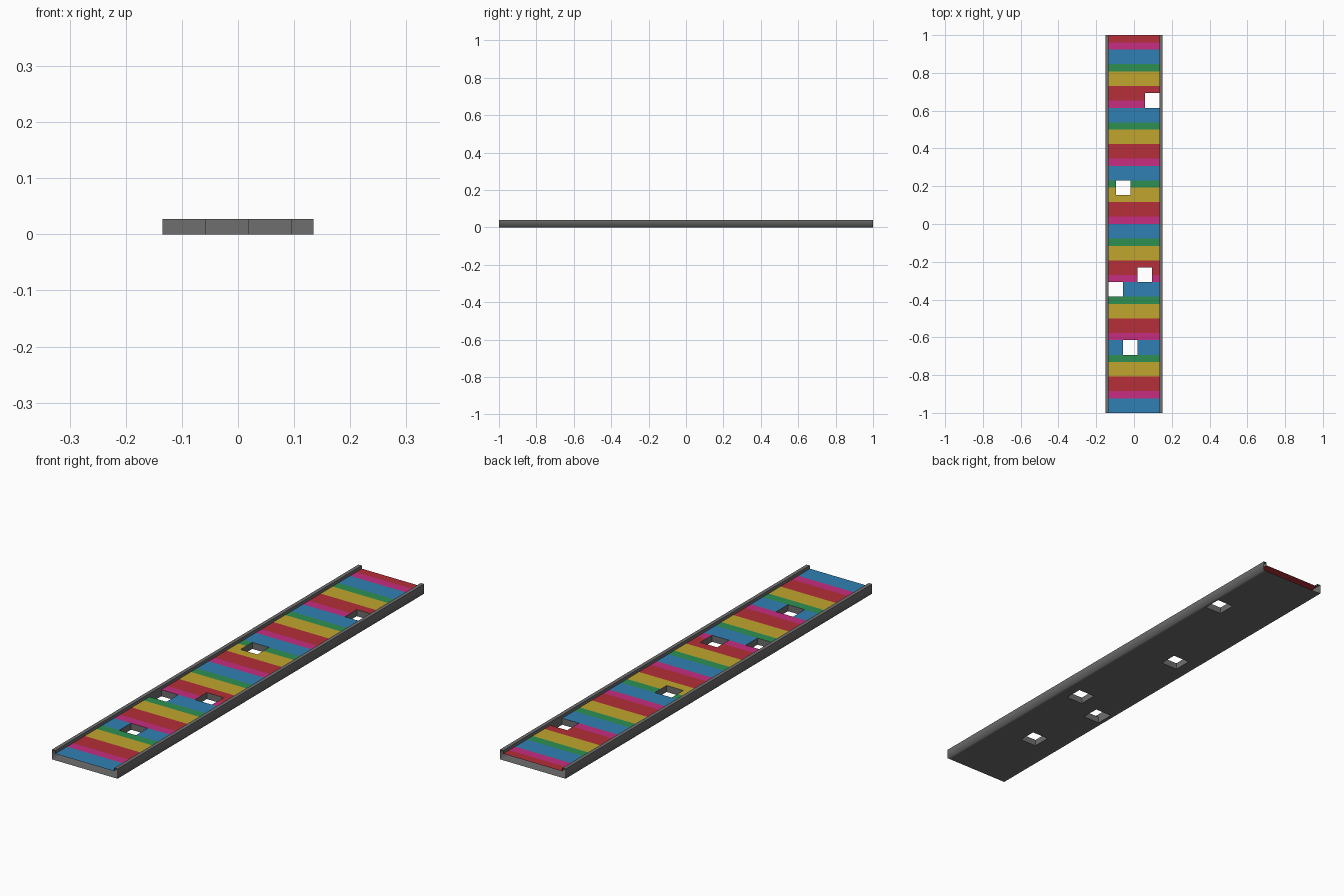
import bpy, bmesh

if "Cube" in bpy.data.objects:
    bpy.data.objects.remove(bpy.data.objects["Cube"])

C = 1 / 26            # one square cell of the track
HALF_W = 3.5 * C      # half width of the deck
RAIL_X = 0.15
DECK_Z, RAIL_Z = 0.027, 0.04


def lin(v):
    v /= 255
    return v / 12.92 if v <= 0.04045 else ((v + 0.055) / 1.055) ** 2.4


def material(name, rgb):
    m = bpy.data.materials.new(name)
    m.diffuse_color = (*[lin(v) for v in rgb], 1)
    m.use_nodes = True
    m.node_tree.nodes["Principled BSDF"].inputs["Base Color"].default_value = m.diffuse_color
    return m


grey = material("grey", (110, 110, 110))
stripes = [material("blue", (48, 128, 181)), material("green", (45, 144, 82)),
           material("yellow", (192, 165, 46)), material("red", (181, 46, 56)),
           material("magenta", (198, 45, 128))]
# stripe colour per cell going towards -y, repeating every 8 cells
ORDER = [0, 0, 1, 2, 2, 3, 3, 4]

# holes, each 2 x 2 cells: (first column, first row)
HOLES = [(5, 16), (1, 4), (4, -8), (0, -10), (2, -18)]
hole_cells = {(c + i, r + j) for c, r in HOLES for i in (0, 1) for j in (0, 1)}


def finish(name, bm, mats):
    me = bpy.data.meshes.new(name)
    bm.to_mesh(me)
    bm.free()
    for m in mats:
        me.materials.append(m)
    ob = bpy.data.objects.new(name, me)
    bpy.context.collection.objects.link(ob)
    return ob


def quad(bm, pts, mat=0):
    f = bm.faces.new([bm.verts.new(p) for p in pts])
    f.material_index = mat
    return f


def sheet(name, z, up, mats, rule):
    """Flat sheet of cells with the holes left out."""
    bm = bmesh.new()
    for c in range(7):
        for r in range(-26, 26):
            if (c, r) in hole_cells:
                continue
            x, y = -HALF_W + c * C, r * C
            pts = [(x, y, z), (x + C, y, z), (x + C, y + C, z), (x, y + C, z)]
            quad(bm, pts if up else pts[::-1], rule(r))
    bmesh.ops.remove_doubles(bm, verts=bm.verts, dist=1e-5)
    return finish(name, bm, mats)


# striped road surface and plain underside (open at both ends)
sheet("striped_surface", DECK_Z, True, stripes, lambda r: ORDER[(-1 - r) % 8])
sheet("underside", 0, False, [grey], lambda r: 0)

# walls inside each hole, facing the opening
bm = bmesh.new()
for c, r in HOLES:
    x, y, s = -HALF_W + c * C, r * C, 2 * C
    ring = [(x, y), (x + s, y), (x + s, y + s), (x, y + s)]
    for (ax, ay), (bx, by) in zip(ring, ring[1:] + ring[:1]):
        quad(bm, [(bx, by, 0), (ax, ay, 0), (ax, ay, DECK_Z), (bx, by, DECK_Z)])
finish("hole_walls", bm, [grey])

# side rails: open profile swept along the track, soft lower outer edge
profile = [(HALF_W, 0), (RAIL_X, 0), (RAIL_X, RAIL_Z), (HALF_W, RAIL_Z), (HALF_W, DECK_Z)]
bm = bmesh.new()
rows = [[bm.verts.new((x, y, z)) for x, z in profile] for y in (-1, 1)]
for i in range(len(profile) - 1):
    f = bm.faces.new([rows[0][i], rows[0][i + 1], rows[1][i + 1], rows[1][i]])
    f.smooth = True
for i in (2, 3):
    bm.edges.get((rows[0][i], rows[1][i])).smooth = False
bmesh.ops.recalc_face_normals(bm, faces=bm.faces)
bm.faces.ensure_lookup_table()
if bm.faces[1].normal.x < 0:
    bmesh.ops.reverse_faces(bm, faces=bm.faces)
rails = finish("side_rails", bm, [grey])
mirror = rails.modifiers.new("mirror", 'MIRROR')
mirror.use_mirror_merge = False
